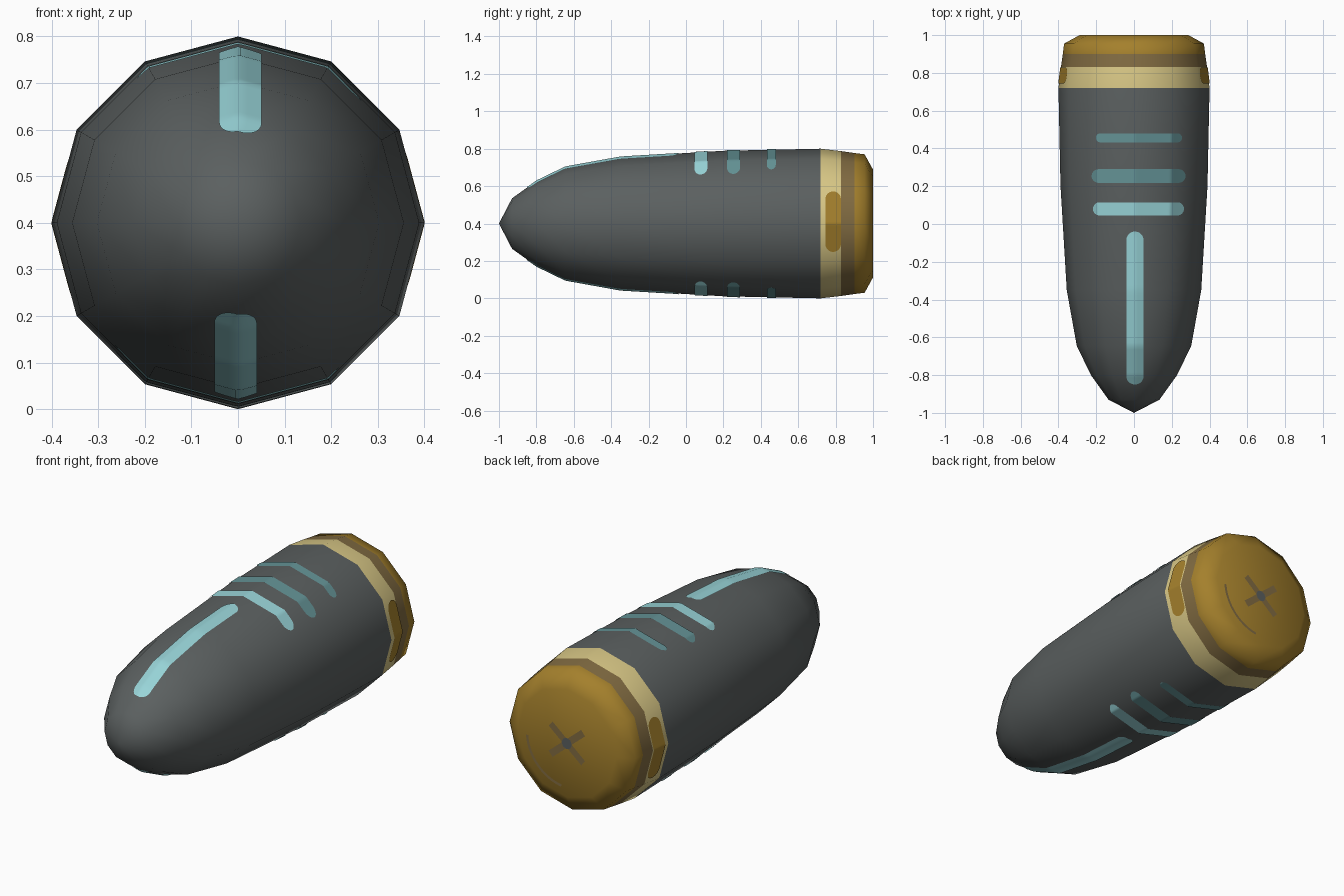
import bpy, bmesh, math

if "Cube" in bpy.data.objects:
    bpy.data.objects.remove(bpy.data.objects["Cube"])

def srgb(r, g, b):
    f = lambda c: (c / 255 / 12.92) if c < 10 else ((c / 255 + 0.055) / 1.055) ** 2.4
    return (f(r), f(g), f(b), 1)

def material(name, rgb):
    m = bpy.data.materials.new(name)
    m.diffuse_color = srgb(*rgb)
    m.use_nodes = True
    m.node_tree.nodes["Principled BSDF"].inputs["Base Color"].default_value = m.diffuse_color
    return m

GREY = material("dark grey", (91, 96, 96))
GOLD = material("old gold", (164, 128, 44))
PALE = material("pale gold", (217, 200, 134))
BROWN = material("dull brown", (130, 108, 66))
TEAL = material("light teal", (152, 212, 216))
DUSK = material("dusty teal", (100, 147, 150))

SIDES, ZC = 12, 0.4
# (y, radius) from nose to base
PROFILE = [(-1, 0), (-0.93, 0.135), (-0.8, 0.228), (-0.645, 0.303), (-0.35, 0.356),
           (0.2, 0.389), (0.72, 0.4), (0.83, 0.387), (0.9, 0.377), (0.955, 0.37),
           (1.0, 0.288), (1.0, 0)]

def radius(y):
    for (y0, r0), (y1, r1) in zip(PROFILE, PROFILE[1:]):
        if y0 <= y < y1:
            return r0 + (r1 - r0) * (y - y0) / (y1 - y0)
    return 0.288

def finish(name, bm, mats, angle=None):
    me = bpy.data.meshes.new(name)
    bm.to_mesh(me)
    bm.free()
    for m in mats:
        me.materials.append(m)
    ob = bpy.data.objects.new(name, me)
    bpy.context.collection.objects.link(ob)
    for p in me.polygons:
        p.use_smooth = angle is not None
    return ob

# Body: twelve-sided lathe, coloured by position along its length
bm = bmesh.new()
rings = []
for y, r in PROFILE:
    if r == 0:
        rings.append([bm.verts.new((0, y, ZC))] * SIDES)
    else:
        rings.append([bm.verts.new((r * math.sin(k * math.tau / SIDES), y,
                                    ZC + r * math.cos(k * math.tau / SIDES)))
                      for k in range(SIDES)])
for a, b in zip(rings, rings[1:]):
    for k in range(SIDES):
        n = (k + 1) % SIDES
        f = bm.faces.new(list(dict.fromkeys((a[k], a[n], b[n], b[k]))))
        y = f.calc_center_median().y
        f.material_index = 0 if y < 0.72 else 1 if y < 0.83 else 2 if y < 0.9 else 3
bmesh.ops.recalc_face_normals(bm, faces=bm.faces)
finish("shell_body", bm, [GREY, PALE, BROWN, GOLD], 60)

def on_surface(s, y, turn, lift=0.004):
    """Point on the faceted surface, s across from the ridge at the given turn."""
    r, a = radius(y), abs(s)
    h = r - a * 0.268 if a <= 0.5 * r else 0.866 * r - (a - 0.5 * r)
    k = 1 + lift / r
    s, h = s * k, h * k
    c, d = math.cos(turn), math.sin(turn)
    return (s * c + h * d, y, ZC - s * d + h * c)

def stripe(name, s0, s1, y0, y1, turn, mat):
    """Thin round-ended plate that follows the surface."""
    along_s = (s1 - s0) > (y1 - y0)
    lo, hi, c, w = ((s0, s1, (y0 + y1) / 2, (y1 - y0) / 2) if along_s
                    else (y0, y1, (s0 + s1) / 2, (s1 - s0) / 2))
    bm = bmesh.new()
    n, m, grid = 60, 6, []
    for i in range(n + 1):
        t = lo + (hi - lo) * (0.5 - 0.5 * math.cos(math.pi * i / n))
        e = min(1, min(t - lo, hi - t) / w)
        half = w * max(0.15, math.sqrt(max(0, 1 - (1 - e) ** 2)))
        row = []
        for j in range(m + 1):
            q = c + half * (2 * j / m - 1)
            row.append(bm.verts.new(on_surface(t, q, turn) if along_s
                                    else on_surface(q, t, turn)))
        grid.append(row)
    for i in range(n):
        for j in range(m):
            f = [grid[i][j], grid[i + 1][j], grid[i + 1][j + 1], grid[i][j + 1]]
            bm.faces.new(f if along_s else f[::-1])
    finish(name, bm, [mat], 60)

# Painted stripes on the top, repeated by half a turn underneath
for side, turn in (("top", 0), ("bottom", math.pi)):
    stripe(side + "_long_stripe", -0.04, 0.05, -0.85, -0.04, turn, TEAL)
    stripe(side + "_cross_stripe_front", -0.215, 0.262, 0.045, 0.115, turn, TEAL)
    stripe(side + "_cross_stripe_middle", -0.222, 0.27, 0.218, 0.29, turn, DUSK)
    stripe(side + "_cross_stripe_rear", -0.2, 0.252, 0.432, 0.48, turn, DUSK)

# Gold patches on the sides of the pale band
for side, turn in (("right", math.pi / 2), ("left", -math.pi / 2)):
    stripe(side + "_band_patch", -0.17, 0.15, 0.745, 0.828, turn, GOLD)

def base_plate(name, outline, y, mat):
    """Flat mark on the base, facing +y."""
    bm = bmesh.new()
    for quad in outline:
        f = bm.faces.new([bm.verts.new((x, y, ZC + z)) for x, z in quad])
        f.normal_update()
        if f.normal.y < 0:
            f.normal_flip()
    finish(name, bm, [mat])

def polar(r, deg):
    return (r * math.cos(math.radians(deg)), r * math.sin(math.radians(deg)))

# Cross, centre dot and arc on the base
for i, deg in enumerate((40, -40)):
    u, v = polar(1, deg)
    bar = [(u * a - v * b, v * a + u * b)
           for a, b in ((-0.125, -0.018), (0.125, -0.018), (0.125, 0.018), (-0.125, 0.018))]
    base_plate("base_cross_bar_%d" % (i + 1), [bar], 1.002 + i * 0.0005, BROWN)
base_plate("base_centre_dot", [[polar(0.03, k * 45) for k in range(8)]], 1.0035, GREY)
arc = [[polar(0.228, d), polar(0.242, d), polar(0.242, d + 6), polar(0.228, d + 6)]
       for d in range(-82, -4, 6)]
base_plate("base_arc", arc, 1.002, BROWN)
